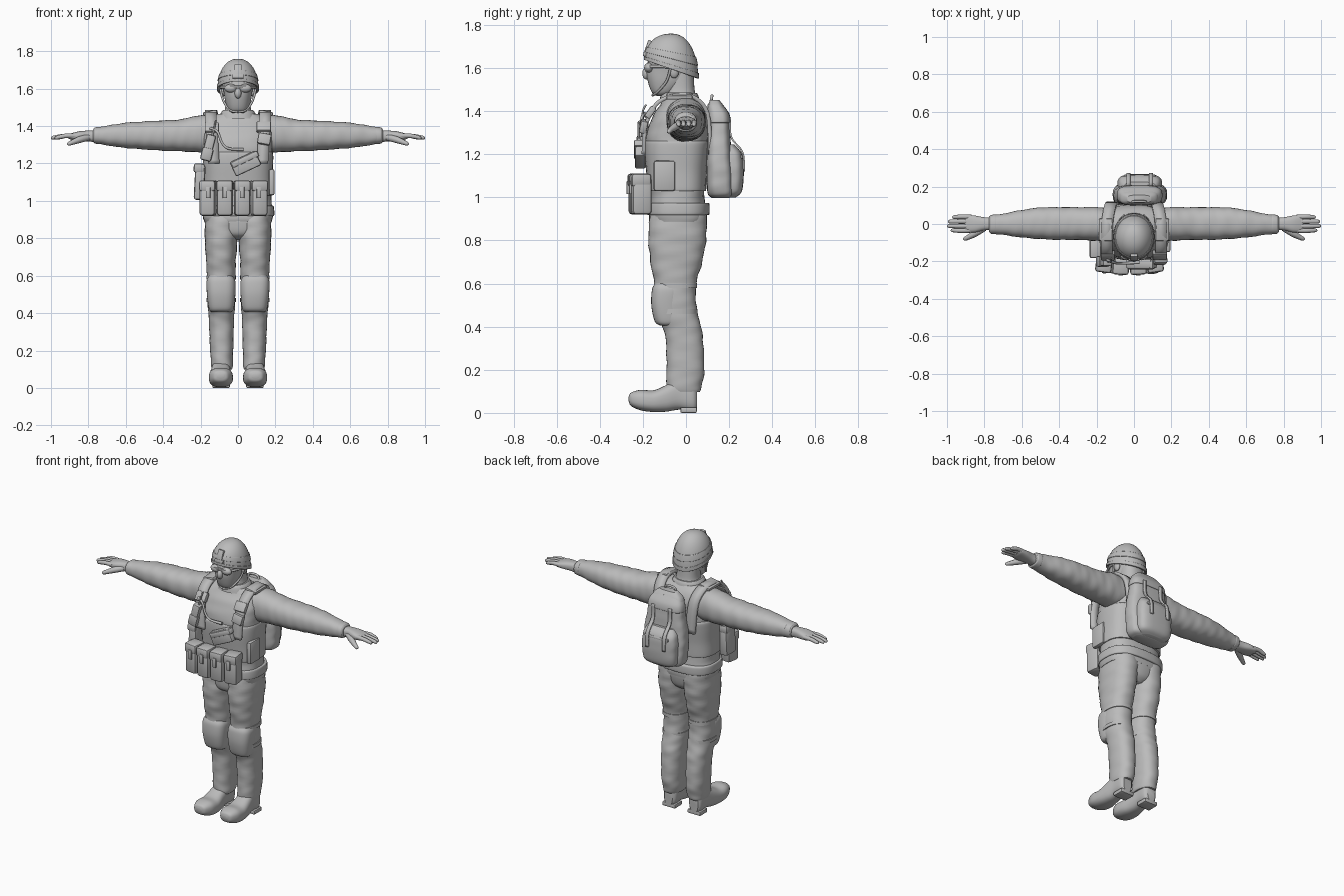
import bpy, bmesh, math
from mathutils import Vector, Matrix, Euler

grey = bpy.data.materials.new("plain_grey")
grey.diffuse_color = (0.5, 0.5, 0.5, 1)


def finish(name, bm):
    bmesh.ops.recalc_face_normals(bm, faces=bm.faces)
    me = bpy.data.meshes.new(name)
    bm.to_mesh(me)
    bm.free()
    me.materials.append(grey)
    ob = bpy.data.objects.new(name, me)
    bpy.context.collection.objects.link(ob)
    return ob


def spline(keys, sub):
    """Catmull-Rom through tuples of numbers."""
    k = [Vector(v) for v in keys]
    out = []
    for i in range(len(k) - 1):
        a, b, c, d = k[max(i - 1, 0)], k[i], k[i + 1], k[min(i + 2, len(k) - 1)]
        for j in range(sub):
            t = j / sub
            out.append(0.5 * (2 * b + (c - a) * t + (2 * a - 5 * b + 4 * c - d) * t * t
                              + (3 * b - a - 3 * c + d) * t ** 3))
    return out + [k[-1]]


def skin(bm, rings, cap=True):
    for r, q in zip(rings, rings[1:]):
        n = len(r)
        for i in range(n):
            bm.faces.new((r[i], r[(i + 1) % n], q[(i + 1) % n], q[i]))
    if cap:
        bm.faces.new(rings[0])
        bm.faces.new(rings[-1])


def loft(name, keys, axis="Z", p=2.3, wrinkle=0, side=1, n=32, sub=6):
    """Keys: position on axis, then min/max on each of the two other axes."""
    bm = bmesh.new()
    rings = []
    for t, a0, a1, b0, b1 in spline(keys, sub):
        ring = []
        for i in range(n):
            g = 2 * math.pi * i / n
            c, s = math.cos(g), math.sin(g)
            k = 1 + wrinkle * (math.sin(62 * t + 2 * g) + 0.7 * math.sin(101 * t - 3 * g + 1))
            a = (a0 + a1) / 2 + k * (a1 - a0) / 2 * math.copysign(abs(c) ** (2 / p), c)
            b = (b0 + b1) / 2 + k * (b1 - b0) / 2 * math.copysign(abs(s) ** (2 / p), s)
            x, y, z = {"Z": (a, b, t), "X": (t, a, b), "Y": (a, t, b)}[axis]
            ring.append(bm.verts.new((x * side, y, z)))
        rings.append(ring)
    skin(bm, rings)
    return finish(name, bm)


def tube(name, pts, side=1, sub=5, n=10):
    """Points: x, y, z, radius."""
    path = spline(pts, sub)
    bm = bmesh.new()
    rings = []
    for i, v in enumerate(path):
        d = (path[min(i + 1, len(path) - 1)] - path[max(i - 1, 0)]).xyz
        q = d.to_track_quat("Z", "Y")
        ring = []
        for j in range(n):
            g = 2 * math.pi * j / n
            w = v.xyz + q @ Vector((math.cos(g), math.sin(g), 0)) * max(v.w, 0.001)
            ring.append(bm.verts.new((w.x * side, w.y, w.z)))
        rings.append(ring)
    skin(bm, rings)
    return finish(name, bm)


def box(name, loc, size, rot=(0, 0, 0), bevel=0.008):
    bm = bmesh.new()
    bmesh.ops.create_cube(bm, size=1)
    bmesh.ops.scale(bm, vec=size, verts=bm.verts)
    bmesh.ops.bevel(bm, geom=bm.edges[:], offset=bevel, segments=2, profile=0.5, affect="EDGES")
    e = Euler([math.radians(a) for a in rot])
    bm.transform(Matrix.LocRotScale(Vector(loc), e, None))
    return finish(name, bm)


def ball(name, loc, size):
    bm = bmesh.new()
    bmesh.ops.create_uvsphere(bm, u_segments=20, v_segments=12, radius=1)
    bm.transform(Matrix.LocRotScale(Vector(loc), None, Vector(size)))
    return finish(name, bm)


def ribbon(name, pts, width, thick):
    """Flat strap lying along x, following a path."""
    bm = bmesh.new()
    rows = [[bm.verts.new((v.x + s * width / 2, v.y, v.z)) for s in (-1, 1)] for v in spline(pts, 5)]
    for a, b in zip(rows, rows[1:]):
        bm.faces.new((a[0], a[1], b[1], b[0]))
    ob = finish(name, bm)
    m = ob.modifiers.new("thickness", "SOLIDIFY")
    m.thickness, m.offset = thick, 0


def dome(name, a0, a1, grow, thick):
    """Helmet shell between two polar angles, with a rim that drops at the back."""
    bm = bmesh.new()
    rings = []
    for i in range(13):
        f = math.radians(a0 + (a1 - a0) * i / 12)
        r = math.sin(f) ** 0.88
        ring = []
        for j in range(40):
            g = 2 * math.pi * j / 40
            rim = 1.598 - 0.043 * math.sin(g)
            ring.append(bm.verts.new(((0.105 + grow) * r * math.cos(g),
                                      -0.068 + (0.12 + grow) * r * math.sin(g),
                                      rim + (1.755 + grow - rim) * math.cos(f))))
        rings.append(ring)
    skin(bm, rings, False)
    if a0 < 2:
        bm.faces.new(rings[0])
    m = finish(name, bm).modifiers.new("thickness", "SOLIDIFY")
    m.thickness, m.offset = thick, 0


# Head, neck, helmet
loft("head", [(1.47, -.03, .03, -.135, -.08), (1.487, -.052, .052, -.158, -.05), (1.53, -.068, .068, -.175, 0),
              (1.58, -.076, .076, -.184, .025), (1.64, -.085, .085, -.175, .035), (1.7, -.075, .075, -.15, .02)])
loft("neck", [(1.4, -.1, .1, -.12, .06), (1.46, -.08, .08, -.105, .05), (1.5, -.068, .068, -.095, .04),
              (1.58, -.066, .066, -.09, .035)])
loft("collar", [(1.44, -.105, .105, -.125, .065), (1.47, -.092, .092, -.118, .058), (1.485, -.08, .08, -.108, .05)])
dome("helmet", 1, 90, 0, 0.01)
dome("helmet_rim", 84, 91, 0.004, 0.008)
dome("goggle_band", 62, 74, 0.005, 0.006)
box("helmet_mount", (0, -.178, 1.695), (.038, .018, .07), (-20, 0, 0), .004)
box("helmet_mount_base", (0, -.19, 1.665), (.06, .016, .022), (-8, 0, 0), .004)
ball("nose", (0, -.183, 1.575), (.018, .02, .028))
box("goggle_bridge", (0, -.185, 1.61), (.09, .014, .012), (0, 0, 0), .003)
for s in (-1, 1):
    ball("goggle_lens", (s * .038, -.172, 1.602), (.034, .022, .023))
    ball("ear", (s * .083, -.055, 1.585), (.014, .022, .032))
    tube("goggle_arm", [(.065, -.165, 1.607, .007), (.088, -.11, 1.607, .007), (.092, -.05, 1.6, .007)], s)
    tube("chin_strap", [(.097, -.07, 1.61, .006), (.08, -.09, 1.54, .006), (.045, -.135, 1.487, .006),
                        (0, -.155, 1.474, .006)], s)

# Torso, vest and belt
loft("jacket", [(.885, -.18, .18, -.165, .095), (.92, -.187, .187, -.172, .098), (1.0, -.18, .18, -.165, .085),
                (1.1, -.177, .177, -.175, .088), (1.2, -.18, .18, -.185, .097), (1.3, -.185, .185, -.182, .102),
                (1.38, -.185, .185, -.152, .1), (1.43, -.165, .165, -.12, .082), (1.465, -.11, .11, -.1, .055)],
     p=2.7, wrinkle=.006)
loft("vest", [(1.03, -.182, .182, -.172, .092), (1.04, -.187, .187, -.176, .094), (1.12, -.185, .185, -.185, .097),
              (1.2, -.188, .188, -.193, .105), (1.25, -.188, .188, -.192, .108), (1.262, -.182, .182, -.186, .1)], p=2.8)
loft("belt", [(.918, -.186, .186, -.174, .1), (.925, -.194, .194, -.182, .109), (.968, -.192, .192, -.18, .109),
              (.975, -.184, .184, -.172, .1)], p=2.7)
loft("hips", [(.79, -.05, .05, -.1, .05), (.82, -.12, .12, -.155, .08), (.88, -.172, .172, -.168, .095),
              (.93, -.175, .175, -.165, .095)])

# Arms, hands, legs and boots, mirrored
for s in (-1, 1):
    loft("sleeve", [(.08, -.1, .085, 1.27, 1.45), (.2, -.09, .09, 1.26, 1.458), (.3, -.085, .09, 1.265, 1.437),
                    (.4, -.085, .09, 1.268, 1.43), (.5, -.08, .088, 1.275, 1.425), (.6, -.072, .075, 1.283, 1.418),
                    (.7, -.058, .055, 1.297, 1.402), (.765, -.05, .045, 1.31, 1.39), (.775, -.035, .035, 1.325, 1.375)],
         "X", wrinkle=.014, side=s)
    loft("cuff", [(.735, -.05, .047, 1.305, 1.392), (.74, -.054, .051, 1.303, 1.396), (.765, -.052, .048, 1.307, 1.392),
                  (.77, -.045, .042, 1.312, 1.386)], "X", side=s)
    loft("palm", [(.75, -.034, .034, 1.312, 1.376), (.8, -.034, .036, 1.318, 1.376), (.85, -.045, .045, 1.322, 1.372),
                  (.89, -.044, .048, 1.327, 1.362), (.905, -.038, .042, 1.332, 1.356)], "X", p=2.6, side=s)
    for y, tip in ((.037, .972), (.013, .995), (-.011, 1.0), (-.034, .98)):
        tube("finger", [(.87, y, 1.348, .0125), (.92, y * 1.05, 1.348, .0125), (tip - .02, y, 1.34, .011),
                        (tip - .005, y, 1.336, .008), (tip, y, 1.335, .002)], s)
    tube("thumb", [(.8, -.02, 1.34, .018), (.845, -.048, 1.328, .018), (.88, -.068, 1.315, .014),
                   (.905, -.08, 1.305, .01), (.912, -.083, 1.302, .002)], s)
    loft("trouser_leg", [(.93, -.01, .175, -.165, .095), (.82, 0, .178, -.175, .095), (.7, .01, .172, -.165, .075),
                         (.6, .014, .166, -.148, .048), (.5, .014, .165, -.15, .048), (.42, .018, .16, -.118, .065),
                         (.35, .022, .155, -.095, .078), (.2, .026, .149, -.09, .085), (.12, .028, .143, -.092, .072),
                         (.098, .034, .139, -.086, .064)], wrinkle=.013, side=s, sub=8)
    loft("knee_pad", [(.405, .04, .14, -.12, -.05), (.425, .022, .156, -.145, -.02), (.5, .014, .166, -.161, -.02),
                      (.57, .014, .168, -.158, -.02), (.6, .03, .155, -.145, -.04)], p=2.8, side=s)
    for z in (.46, .58):
        loft("knee_strap", [(z, .012, .169, -.14, .052), (z + .022, .012, .169, -.14, .052)], side=s, sub=2)
    loft("boot", [(-.266, .075, .11, .055, .075), (-.255, .052, .134, .032, .094), (-.21, .03, .154, .012, .107),
                  (-.15, .028, .155, .004, .105), (-.09, .037, .148, .006, .13), (-.03, .042, .138, .015, .16),
                  (.03, .045, .134, .006, .16), (.05, .062, .12, .015, .13)], "Y", p=2.6, side=s)
    box("boot_heel", (s * .09, .012, .013), (.092, .076, .026), bevel=.006)
    # Shoulder straps
    ribbon("shoulder_strap", [(s * .13, -.197, 1.2), (s * .138, -.187, 1.33), (s * .145, -.14, 1.43),
                              (s * .145, -.06, 1.472), (s * .14, .03, 1.468), (s * .125, .1, 1.39),
                              (s * .11, .112, 1.2)], .062, .018)
    box("shoulder_pad", (s * .15, -.03, 1.47), (.075, .12, .022), (0, s * 12, 0), .008)

# Magazine pouches along the waist
for i, x in enumerate((-.16, -.07, .022, .112)):
    y = -.208 - (.012 if i in (1, 2) else 0)
    turn = (-8, -3, 3, 8)[i]
    box("front_pouch", (x, y, 1.008), (.084, .09, .175), (0, 0, turn), .016)
    box("front_pouch_flap", (x, y - .004, 1.08), (.088, .094, .06), (0, 0, turn), .014)
    box("front_pouch_tab", (x, y - .05, 1.045), (.024, .012, .06), (0, 0, turn), .003)
box("side_pouch", (-.205, -.13, 1.1), (.055, .1, .19), (0, 3, 0), .014)
box("side_pouch_flap", (-.207, -.13, 1.175), (.06, .106, .05), (0, 3, 0), .012)
box("hip_pouch", (.18, -.1, 1.1), (.03, .1, .14), bevel=.01)

# Chest gear
box("chest_pouch", (.04, -.212, 1.2), (.15, .05, .085), (0, -25, 0), .01)
box("chest_pouch_flap", (.037, -.216, 1.222), (.156, .052, .035), (0, -25, 0), .01)
box("radio", (-.158, -.2, 1.285), (.05, .05, .14), (0, 14, 0), .01)
box("radio_holder", (-.167, -.2, 1.25), (.06, .058, .07), (0, 14, 0), .01)
box("left_buckle", (-.14, -.168, 1.39), (.075, .03, .06), (-35, 0, 0), .007)
box("right_buckle", (.138, -.165, 1.395), (.078, .03, .06), (-35, 0, 0), .007)
box("right_clip", (.14, -.197, 1.33), (.07, .035, .06), (-12, 10, 0), .009)
tube("radio_cable", [(-.15, -.19, 1.39, .007), (-.11, -.205, 1.37, .007), (-.085, -.21, 1.31, .007),
                     (-.05, -.21, 1.28, .007), (.03, -.205, 1.275, .009)])
tube("antenna", [(-.14, -.2, 1.34, .006), (-.125, -.2, 1.4, .005), (-.12, -.185, 1.43, .004)])

# Backpack
loft("backpack", [(.998, -.07, .13, .12, .2), (1.02, -.1, .163, .1, .222), (1.1, -.112, .175, .095, .222),
                  (1.2, -.11, .173, .095, .212), (1.3, -.095, .155, .1, .205), (1.37, -.085, .142, .1, .198),
                  (1.42, -.07, .125, .1, .178), (1.452, -.035, .09, .112, .155)], p=3.2, wrinkle=.008)
loft("backpack_pocket", [(1.0, -.045, .105, .15, .23), (1.03, -.082, .142, .15, .26), (1.12, -.088, .15, .15, .268),
                         (1.2, -.082, .142, .15, .26), (1.245, -.055, .118, .15, .225)], p=3.2, wrinkle=.006)
loft("backpack_lid", [(1.345, -.085, .145, .1, .2), (1.352, -.092, .152, .098, .208), (1.39, -.085, .143, .1, .2),
                      (1.43, -.06, .115, .1, .172)], p=3)
box("pocket_flap", (.03, .235, 1.185), (.17, .06, .02), (8, 0, 0), .008)
for x in (-.03, .09):
    ribbon("backpack_strap", [(x, .205, 1.37), (x, .21, 1.28), (x, .262, 1.21), (x, .27, 1.12)], .022, .008)
tube("backpack_handle", [(-.01, .115, 1.44, .007), (0, .12, 1.468, .007), (.055, .12, 1.468, .007),
                         (.065, .115, 1.44, .007)])

# Smooth shading that keeps hard edges
bpy.ops.object.select_all(action="SELECT")
bpy.context.view_layer.objects.active = bpy.context.selected_objects[0]
bpy.ops.object.shade_smooth_by_angle(angle=math.radians(40))
